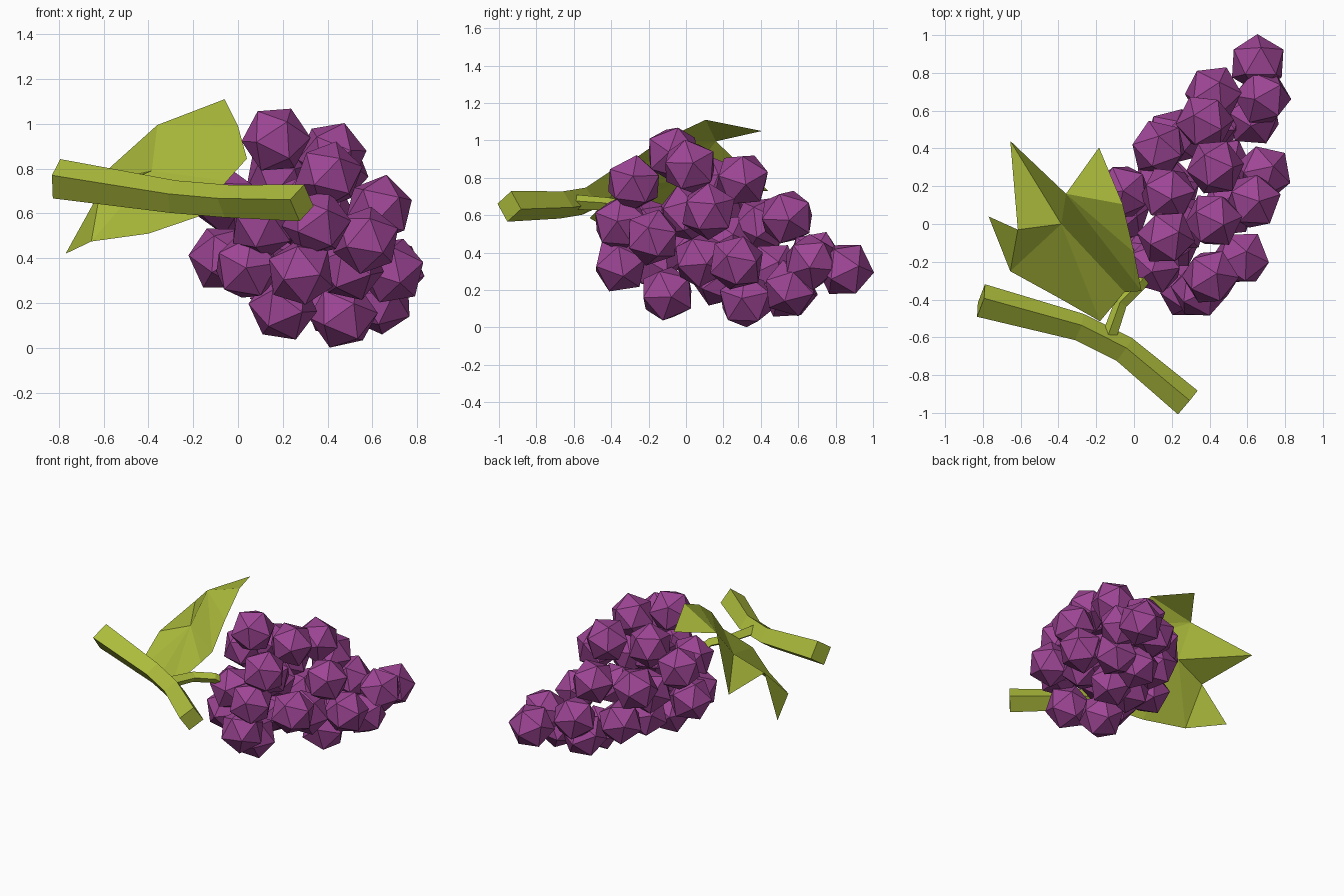
import bpy, bmesh, math, random
from mathutils import Vector, Euler, Matrix

if "Cube" in bpy.data.objects:
    bpy.data.objects.remove(bpy.data.objects["Cube"])

random.seed(4)


def material(name, col):
    m = bpy.data.materials.new(name)
    m.diffuse_color = (*col, 1)
    m.use_nodes = True
    m.node_tree.nodes["Principled BSDF"].inputs["Base Color"].default_value = m.diffuse_color
    return m


purple = material("grape purple", (0.34, 0.06, 0.30))
green = material("olive green", (0.42, 0.51, 0.045))


def finish(name, bm, mat):
    me = bpy.data.meshes.new(name)
    bm.to_mesh(me)
    bm.free()
    me.materials.append(mat)
    ob = bpy.data.objects.new(name, me)
    bpy.context.collection.objects.link(ob)
    return ob


# Grapes: icosahedra at random turns
GRAPES = [
    (.17, -.07, .93), (.42, .02, .86), (.405, -.28, .77), (.43, .30, .79),
    (.18, .16, .76), (.63, .12, .62), (.375, .54, .59), (.35, -.35, .555),
    (.57, -.18, .48), (.11, -.22, .55), (-.07, .05, .40), (.04, -.17, .36),
    (.28, -.35, .335), (.50, .08, .36), (.685, .27, .345), (.20, -.10, .18),
    (.47, .32, .145), (.63, .56, .21), (.655, .85, .31), (.68, .67, .35),
    (.42, .69, .37), (.13, .40, .55), (.21, .46, .31), (.20, .18, .26),
    (-.06, .17, .66), (.25, 0, .61), (.44, .55, .19), (.14, .22, .46),
]
for i, p in enumerate(GRAPES):
    bm = bmesh.new()
    rot = Euler([random.uniform(0, math.tau) for _ in range(3)]).to_matrix().to_4x4()
    bmesh.ops.create_icosphere(bm, subdivisions=1, radius=0.156,
                               matrix=Matrix.Translation(p) @ rot)
    finish(f"grape_{i + 1}", bm, purple)


# Stems: slightly turned diamond section swept along a path
def stem(name, path, radii, turn=math.radians(10)):
    pts = [Vector(p) for p in path]
    bm = bmesh.new()
    rings = []
    for i, p in enumerate(pts):
        t = (pts[min(i + 1, len(pts) - 1)] - pts[max(i - 1, 0)]).normalized()
        side = t.cross(Vector((0, 0, 1))).normalized()
        up = side.cross(t)
        a = side * math.cos(turn) + up * math.sin(turn)
        b = up * math.cos(turn) - side * math.sin(turn)
        rings.append([bm.verts.new(p + d * radii[i]) for d in (a, b, -a, -b)])
    for a, b in zip(rings, rings[1:]):
        for k in range(4):
            j = (k + 1) % 4
            bm.faces.new((a[k], a[j], b[j], b[k]))
    bm.faces.new(rings[0])
    bm.faces.new(rings[-1])
    bmesh.ops.recalc_face_normals(bm, faces=bm.faces)
    finish(name, bm, green)


stem("main_stem",
     [(-.81, -.405, .755), (-.29, -.545, .675), (-.05, -.665, .655), (.285, -.945, .647)],
     [.09, .074, .074, .083])
stem("bunch_stem",
     [(-.13, -.59, .67), (-.07, -.42, .66), (.03, -.32, .64), (.08, -.26, .59)],
     [.04, .035, .035, .03])

# Folded leaf sheet: outline points, then the centre
LEAF = [
    (-.18, -.515, .585), (-.05, -.36, .745), (.04, -.355, .845), (0, -.15, .99),
    (-.06, .105, 1.11), (-.185, .405, 1.05), (-.36, .16, .995), (-.655, .44, .73),
    (-.615, -.03, .70), (-.77, .04, .42), (-.655, -.25, .475), (-.40, -.39, .51),
    (-.385, 0, .79),
]
FACES = [(6, 4, 5), (2, 3, 6), (3, 4, 6), (12, 1, 2), (12, 2, 6), (7, 12, 6), (7, 8, 12),
         (8, 9, 10), (8, 10, 12), (10, 11, 12), (11, 0, 12), (0, 1, 12)]
bm = bmesh.new()
vs = [bm.verts.new(p) for p in LEAF]
for f in FACES:
    bm.faces.new([vs[k] for k in f])
finish("leaf", bm, green)
